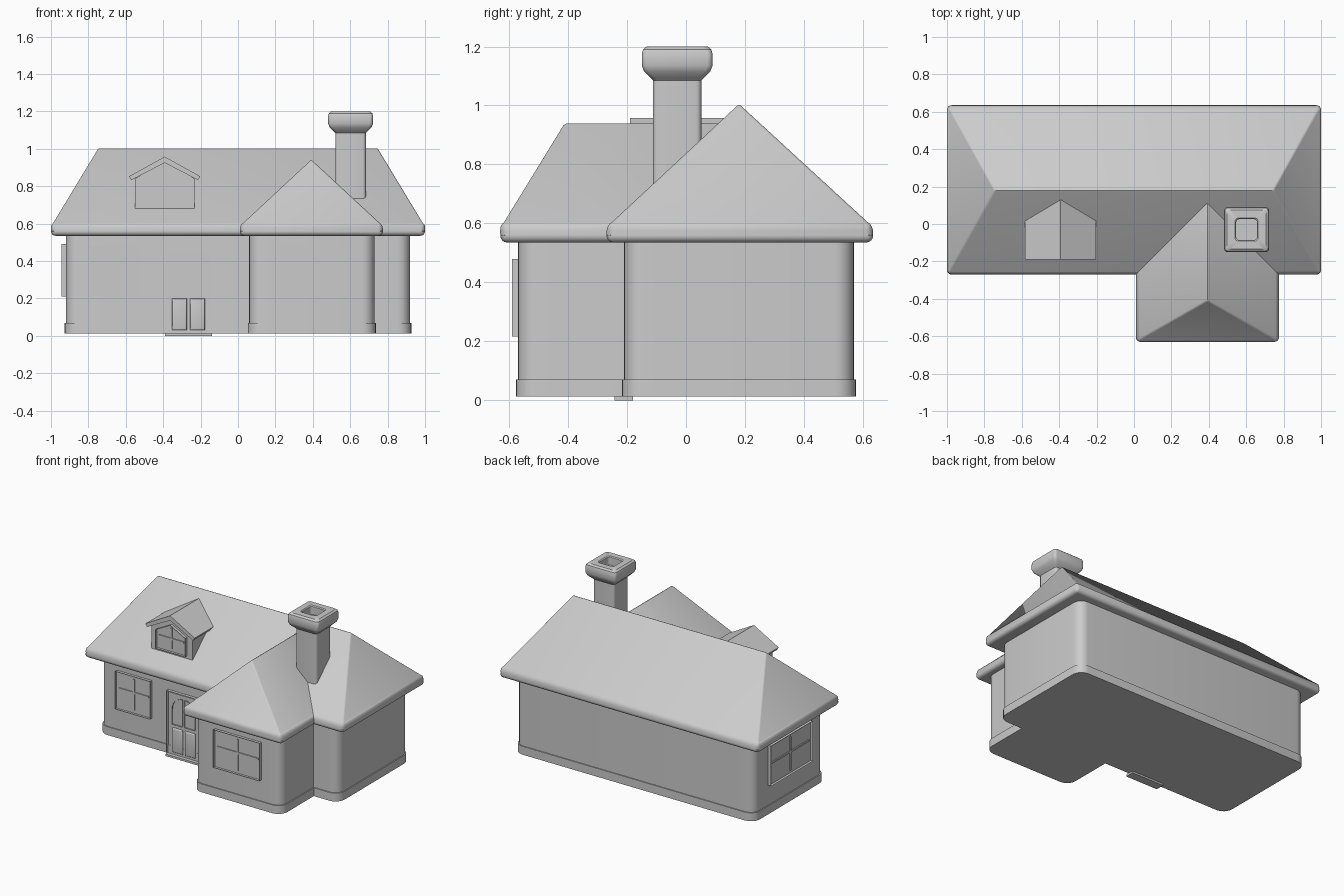
import bpy, bmesh, math
from mathutils import Matrix, Vector

if "Cube" in bpy.data.objects:
    bpy.data.objects.remove(bpy.data.objects["Cube"], do_unlink=True)

plaster = bpy.data.materials.new("light_grey")
plaster.use_nodes = True
GREY = (0.6, 0.6, 0.6, 1)
plaster.diffuse_color = GREY
plaster.node_tree.nodes["Principled BSDF"].inputs["Base Color"].default_value = GREY


def finish(name, bm, place=Matrix()):
    bmesh.ops.recalc_face_normals(bm, faces=bm.faces)
    mesh = bpy.data.meshes.new(name)
    bm.to_mesh(mesh)
    bm.free()
    mesh.transform(place)
    mesh.materials.append(plaster)
    obj = bpy.data.objects.new(name, mesh)
    bpy.context.collection.objects.link(obj)
    bpy.ops.object.select_all(action='DESELECT')
    obj.select_set(True)
    bpy.context.view_layer.objects.active = obj
    bpy.ops.object.shade_smooth_by_angle(angle=math.radians(35))
    return obj


def facing(u, w, origin):
    """Frame with u across, z up and w pointing out of the wall."""
    m = Matrix((u, (0, 0, 1), w)).transposed().to_4x4()
    return Matrix.Translation(origin) @ m


def front(y):
    return facing((1, 0, 0), (0, -1, 0), (0, y, 0))


def rect(x0, x1, z0, z1):
    return [(x0, z0), (x1, z0), (x1, z1), (x0, z1)]


def prism(name, outline, d0, d1, place=Matrix(), ring=0, bevel=0):
    """Extrude an outline from d0 to d1; ring keeps only a border of that width."""
    bm = bmesh.new()
    face = bm.faces.new([bm.verts.new((u, v, d0)) for u, v in outline])
    if ring:
        bmesh.ops.inset_individual(bm, faces=[face], thickness=ring, use_even_offset=True)
        bmesh.ops.delete(bm, geom=[face], context='FACES_ONLY')
    out = bmesh.ops.extrude_face_region(bm, geom=bm.faces[:])["geom"]
    top = [v for v in out if isinstance(v, bmesh.types.BMVert)]
    bmesh.ops.translate(bm, verts=top, vec=(0, 0, d1 - d0))
    if bevel:
        bmesh.ops.recalc_face_normals(bm, faces=bm.faces)
        edges = [e for e in bm.edges if any(v.co.z == top[0].co.z for v in e.verts)
                 and all(v in top for v in e.verts)]
        bmesh.ops.bevel(bm, geom=edges, offset=bevel, segments=3, profile=0.5, affect='EDGES')
    return finish(name, bm, place)


# Walls and plinth: one outline with a front wing and rounded outer corners
def wall_block(name, grow, z0, z1, radius):
    l, r, f, b = -0.92 - grow, 0.92 + grow, -0.21 - grow, 0.57 + grow
    wl, wr, wf = 0.06 - grow, 0.73 + grow, -0.57 - grow
    outline = [(l, f), (wl, f), (wl, wf), (wr, wf), (wr, f), (r, f), (r, b), (l, b)]
    bm = bmesh.new()
    bm.faces.new([bm.verts.new((x, y, z0)) for x, y in outline])
    out = bmesh.ops.extrude_face_region(bm, geom=bm.faces[:])["geom"]
    bmesh.ops.translate(bm, verts=[v for v in out if isinstance(v, bmesh.types.BMVert)],
                        vec=(0, 0, z1 - z0))
    bmesh.ops.recalc_face_normals(bm, faces=bm.faces)
    corners = [e for e in bm.edges if abs(e.verts[0].co.z - e.verts[1].co.z) > 0.01 and e.is_convex]
    bmesh.ops.bevel(bm, geom=corners, offset=radius, segments=6, profile=0.5, affect='EDGES')
    return finish(name, bm)


wall_block("walls", 0, 0.02, 0.56, 0.065)
wall_block("plinth", 0.007, 0.012, 0.07, 0.07)


# Roofs: a thick eave slab rising to a ridge, with softened edges
def roof(name, x0, x1, y0, y1, ridge_a, ridge_b, along_x):
    bm = bmesh.new()
    low, mid = ([bm.verts.new((x, y, z)) for x, y in rect(x0, x1, y0, y1)] for z in (0.535, 0.587))
    a, b = bm.verts.new(ridge_a), bm.verts.new(ridge_b)
    bm.faces.new(low)
    for i in range(4):
        j = (i + 1) % 4
        bm.faces.new((low[i], low[j], mid[j], mid[i]))
    p, q, r, s = mid
    slopes = ([(p, q, b, a), (q, r, b), (r, s, a, b), (s, p, a)] if along_x
              else [(p, q, a), (q, r, b, a), (r, s, b), (s, p, a, b)])
    for f in slopes:
        bm.faces.new(f)
    bmesh.ops.recalc_face_normals(bm, faces=bm.faces)
    eaves = [e for e in bm.edges if max(v.co.z for v in e.verts) < 0.6]
    hips = [e for e in bm.edges if e not in eaves]
    bmesh.ops.bevel(bm, geom=eaves, offset=0.024, segments=4, profile=0.5, affect='EDGES')
    hips = [e for e in bm.edges if e.calc_length() > 0.2 and e.is_manifold
            and max(v.co.z for v in e.verts) > 0.9 and e.calc_face_angle() > 0.3]
    bmesh.ops.bevel(bm, geom=hips, offset=0.008, segments=2, profile=0.5, affect='EDGES')
    return finish(name, bm)


roof("main_roof", -1, 1, -0.27, 0.635, (-0.745, 0.18, 1.005), (0.745, 0.18, 1.005), True)
roof("wing_roof", 0.01, 0.775, -0.63, 0.14, (0.392, -0.41, 0.942), (0.392, 0.14, 0.942), False)


# Chimney: stacked rounded squares with a flared cap and a sunken flue
def rounded_square(bm, half, z, r):
    verts = []
    for k in range(4):
        c = Vector((half - r, half - r)) @ Matrix.Rotation(-k * math.pi / 2, 2)
        for i in range(5):
            t = k * math.pi / 2 + i * math.pi / 8
            verts.append(bm.verts.new((c.x + r * math.cos(t), c.y + r * math.sin(t), z)))
    return verts


bm = bmesh.new()
steps = [(0.082, 0.6), (0.082, 1.085), (0.092, 1.095), (0.112, 1.115), (0.12, 1.135), (0.12, 1.175),
         (0.116, 1.19), (0.104, 1.2), (0.062, 1.2), (0.056, 1.194), (0.056, 1.14)]
loops = []
for half, z in steps:
    # corners are matched by angle so that each ring lines up with the next
    ring = rounded_square(bm, half, z, 0.018)
    ring.sort(key=lambda v: math.atan2(v.co.y, v.co.x))
    loops.append(ring)
for lower, upper in zip(loops, loops[1:]):
    for i in range(len(lower)):
        j = (i + 1) % len(lower)
        bm.faces.new((lower[i], lower[j], upper[j], upper[i]))
bm.faces.new(loops[0])
bm.faces.new(loops[-1])
finish("chimney", bm, Matrix.Translation((0.602, -0.03, 0)))


# Windows: outer frame, sash, pane and crossed glazing bars
def window(name, outline, place, bar_z):
    us, vs = [p[0] for p in outline], [p[1] for p in outline]
    mid = sum((min(us), max(us))) / 2
    prism(name + "_frame", outline, -0.01, 0.02, place, ring=0.018)
    prism(name + "_sash", outline, -0.01, 0.012, place, ring=0.036)
    prism(name + "_pane", outline, -0.01, 0.003, place)
    bar = 0.006
    prism(name + "_upright_bar", rect(mid - bar, mid + bar, min(vs) + 0.02, max(vs) - 0.025),
          -0.01, 0.01, place)
    prism(name + "_cross_bar", rect(min(us) + 0.02, max(us) - 0.02, bar_z - bar, bar_z + bar),
          -0.01, 0.01, place)


window("front_window", rect(-0.788, -0.518, 0.217, 0.48), front(-0.21), 0.36)
window("wing_window", rect(0.222, 0.58, 0.217, 0.48), front(-0.57), 0.36)
window("side_window", rect(-0.41, 0.05, 0.21, 0.49),
       facing((0, -1, 0), (-1, 0, 0), (-0.925, 0, 0)), 0.36)

# Dormer: gabled body, folded roof and five-sided window
mid = -0.392


def gable(half, base, shoulder, peak):
    return [(mid - half, base), (mid + half, base), (mid + half, shoulder),
            (mid, peak), (mid - half, shoulder)]


prism("dormer_body", gable(0.16, 0.665, 0.84, 0.935), -0.27, 0, front(-0.168))
prism("dormer_roof", [(mid - 0.19, 0.853), (mid - 0.178, 0.833), (mid, 0.925), (mid + 0.178, 0.833),
                      (mid + 0.19, 0.853), (mid, 0.958)], -0.15, 0.19, front(0))
window("dormer_window", gable(0.115, 0.70, 0.83, 0.89), front(-0.168), 0.79)

# Door: casing, leaf, sill, raised lower panels and arched upper lights
door = front(-0.21)
prism("door_casing", rect(-0.39, -0.14, 0.004, 0.453), -0.02, 0.022, door, ring=0.016)
prism("door_leaf", rect(-0.38, -0.15, 0.008, 0.44), -0.02, 0.006, door)
prism("door_sill", rect(-0.39, -0.14, 0, 0.014), -0.03, 0.032, door)
for side, label in ((-1, "left"), (1, "right")):
    c = -0.265
    near, far = c + side * 0.008, c + side * 0.088
    x0, x1 = min(near, far), max(near, far)
    prism(label + "_door_panel", rect(x0, x1, 0.03, 0.2), 0, 0.016, door, bevel=0.009)
    arch = [(near, 0.225), (far, 0.225)]
    for i in range(7):
        t = i / 6 * math.pi / 2
        arch.append((near + side * 0.08 * math.cos(t), 0.33 + 0.085 * math.sin(t)))
    prism(label + "_door_light", arch if side > 0 else arch[::-1], 0, 0.014, door, ring=0.011)
